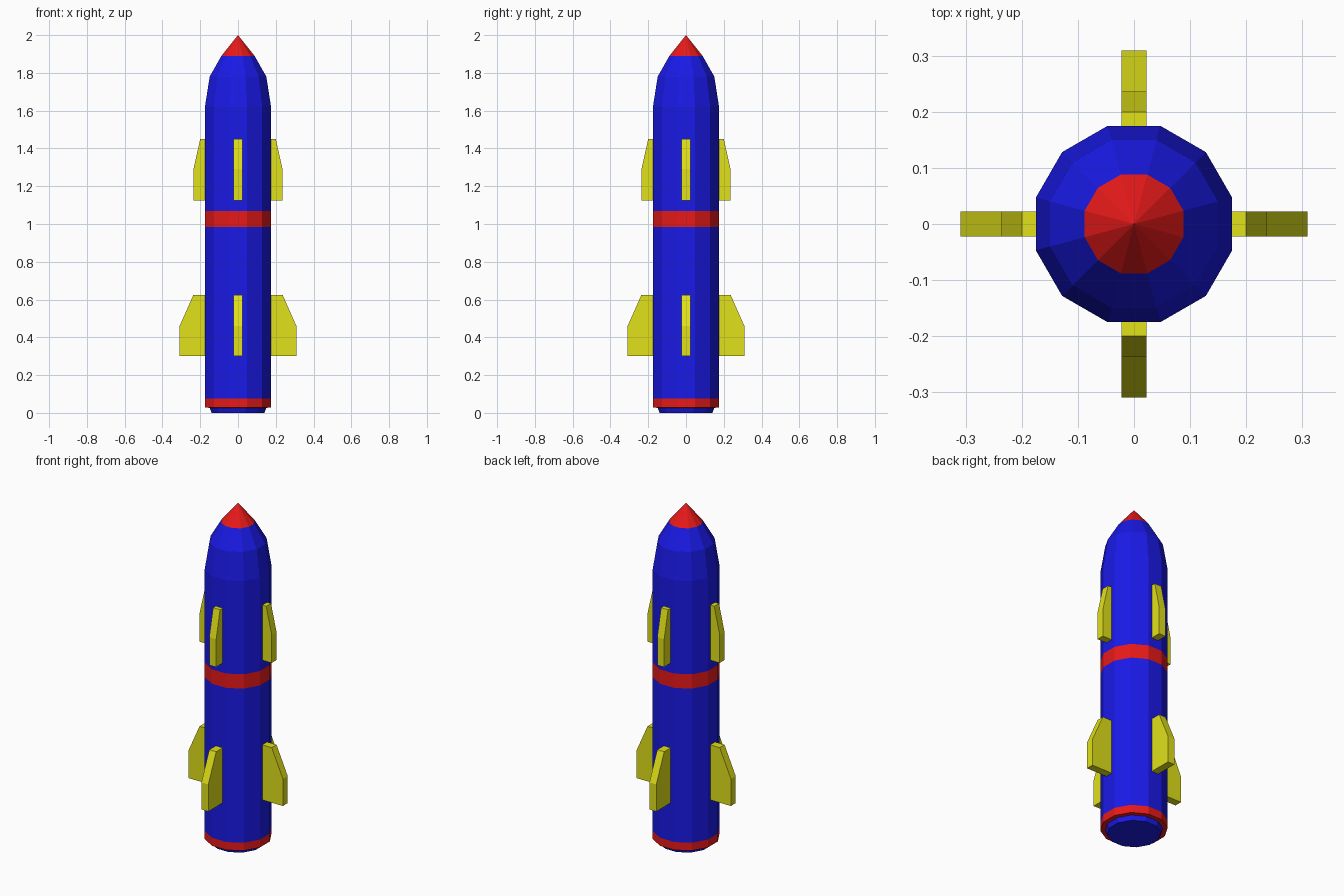
import bpy, bmesh
from math import pi, cos, sin
from mathutils import Matrix

if "Cube" in bpy.data.objects:
    bpy.data.objects.remove(bpy.data.objects["Cube"])


def material(name, rgb):
    m = bpy.data.materials.new(name)
    m.diffuse_color = (*rgb, 1)
    m.use_nodes = True
    m.node_tree.nodes["Principled BSDF"].inputs["Base Color"].default_value = m.diffuse_color
    return m


BLUE = material("blue", (0.01, 0.01, 0.8))
RED = material("red", (0.8, 0.01, 0.01))
YELLOW = material("yellow", (0.75, 0.75, 0.01))
SIDES = 12


def finish(bm, name, mats):
    bmesh.ops.recalc_face_normals(bm, faces=bm.faces)
    mesh = bpy.data.meshes.new(name)
    bm.to_mesh(mesh)
    bm.free()
    for m in mats:
        mesh.materials.append(m)
    bpy.context.collection.objects.link(bpy.data.objects.new(name, mesh))


def body(name, rows):
    """Lathe of (half width across flats, z, material of the band above)."""
    bm = bmesh.new()
    rings = []
    for w, z, _ in rows:
        r = w / cos(pi / SIDES)
        angles = [2 * pi * (i + 0.5) / SIDES for i in range(SIDES)]
        rings.append([bm.verts.new((r * cos(a), r * sin(a), z)) for a in angles])
    bm.faces.new(rings[0])
    for (_, _, mat), low, high in zip(rows, rings, rings[1:]):
        for i in range(SIDES):
            j = (i + 1) % SIDES
            bm.faces.new((low[i], low[j], high[j], high[i])).material_index = mat
    # pointed tip
    tip = bm.verts.new((0, 0, 2))
    for i in range(SIDES):
        f = bm.faces.new((rings[-1][i], rings[-1][(i + 1) % SIDES], tip))
        f.material_index = 1
    finish(bm, name, [BLUE, RED])


def fin(name, outline, angle, thick=0.045):
    bm = bmesh.new()
    face = bm.faces.new([bm.verts.new((x, -thick / 2, z)) for x, z in outline])
    ext = bmesh.ops.extrude_face_region(bm, geom=[face])["geom"]
    moved = [v for v in ext if isinstance(v, bmesh.types.BMVert)]
    bmesh.ops.translate(bm, verts=moved, vec=(0, thick, 0))
    bm.transform(Matrix.Rotation(angle, 4, "Z"))
    finish(bm, name, [YELLOW])


# Hull with nozzle step, two red bands and red nose
body("rocket_hull", [
    (0.14, 0, 0), (0.15, 0.027, 1), (0.175, 0.028, 1), (0.175, 0.075, 0),
    (0.175, 0.985, 1), (0.175, 1.07, 0), (0.175, 1.62, 0),
    (0.15, 1.78, 0), (0.088, 1.89, 1)])

# Two tiers of four fins
UPPER = [(0.17, 1.125), (0.236, 1.125), (0.236, 1.29), (0.2, 1.45), (0.17, 1.45)]
LOWER = [(0.17, 0.3), (0.309, 0.3), (0.309, 0.46), (0.236, 0.625), (0.17, 0.625)]
for k in range(4):
    fin(f"upper_fin_{k + 1}", UPPER, k * pi / 2)
    fin(f"lower_fin_{k + 1}", LOWER, k * pi / 2)
